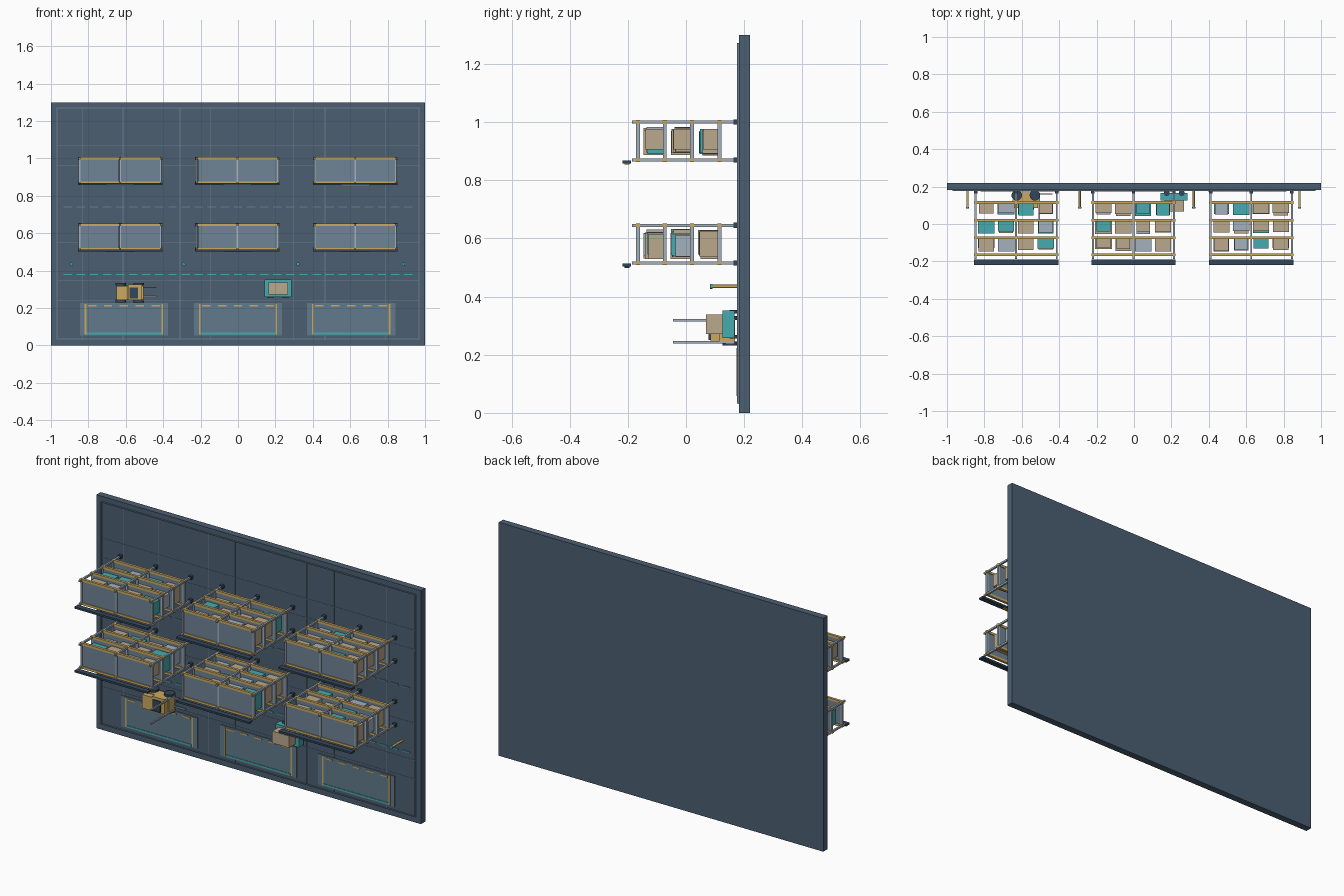
import bpy, bmesh, math, random
from mathutils import Matrix, Vector

random.seed(4)
if "Cube" in bpy.data.objects:
    bpy.data.objects.remove(bpy.data.objects["Cube"])

FLOOR = 0.182  # y of the slab's working face; heights grow toward -y


def material(name, hex_code):
    srgb = [int(hex_code[i:i + 2], 16) / 255 for i in (0, 2, 4)]
    col = [((c + 0.055) / 1.055) ** 2.4 for c in srgb] + [1]
    m = bpy.data.materials.new(name)
    m.use_nodes = True
    m.diffuse_color = col
    m.node_tree.nodes["Principled BSDF"].inputs["Base Color"].default_value = col
    return m


SLATE = material("slate floor", "4b5e71")
LINE = material("joint grey", "6a7f90")
PAD = material("pad blue grey", "627a8c")
DECK = material("deck grey", "6f8595")
STEEL = material("pale steel", "a3b1bd")
AMBER = material("amber", "cbaa62")
TEAL = material("teal", "45acb0")
SAND = material("cardboard", "bba88c")
DARK = material("dark navy", "34465a")


class Part:
    """Gathers boxes and cylinders into one named object of one colour."""

    def __init__(self, name, mat):
        self.name, self.mat, self.bm = name, mat, bmesh.new()

    def box(self, x, y, z, sx, sy, sz):
        m = Matrix.Translation((x, y, z)) @ Matrix.Diagonal((sx, sy, sz, 1))
        bmesh.ops.create_cube(self.bm, size=1, matrix=m)
        return self

    def span(self, x0, x1, y0, y1, z0, z1):
        return self.box((x0 + x1) / 2, (y0 + y1) / 2, (z0 + z1) / 2,
                        x1 - x0, y1 - y0, z1 - z0)

    def rod(self, x, y, z, r, length, axis, sides=16):
        turn = Vector((0, 0, 1)).rotation_difference(Vector(axis)).to_matrix().to_4x4()
        bmesh.ops.create_cone(self.bm, cap_ends=True, segments=sides, radius1=r,
                              radius2=r, depth=length,
                              matrix=Matrix.Translation((x, y, z)) @ turn)
        return self

    def done(self):
        me = bpy.data.meshes.new(self.name)
        self.bm.to_mesh(me)
        self.bm.free()
        me.materials.append(self.mat)
        bpy.context.collection.objects.link(bpy.data.objects.new(self.name, me))


# Floor slab with joints and raised border
Part("floor_slab", SLATE).span(-1, 1, FLOOR, 0.22, 0, 1.3).done()
joints = Part("floor_joints", LINE)
for x in (-0.83, -0.615, -0.31, -0.145, 0.295, 0.465, 0.79):
    joints.box(x, FLOOR, 0.65, 0.003, 0.004, 1.24)
for z in (0.24, 0.345, 0.55, 0.96, 1.067):
    joints.box(0, FLOOR, z, 1.94, 0.004, 0.003)
joints.done()
border = Part("floor_border", LINE)
for s in (-1, 1):
    border.box(s * 0.968, FLOOR - 0.002, 0.652, 0.004, 0.008, 1.236)
    border.box(0, FLOOR - 0.002, 0.652 + s * 0.618, 1.94, 0.008, 0.004)
border.done()

# Dashed aisle guides
for name, mat, z in (("teal_guide", TEAL, 0.38), ("grey_guide", LINE, 0.74)):
    dashes = Part(name, mat)
    for i in range(27):
        dashes.box(-0.91 + i * 0.07, FLOOR - 0.002, z, 0.045, 0.005, 0.006)
    dashes.done()

# Loading pads with painted edges
pads = Part("loading_pads", PAD)
pad_edges = Part("pad_amber_edges", AMBER)
pad_fronts = Part("pad_teal_edges", TEAL)
for x in (-0.61, 0, 0.605):
    pads.box(x, FLOOR - 0.002, 0.14, 0.472, 0.006, 0.172)
    for s in (-1, 1):
        pad_edges.box(x + s * 0.205, FLOOR - 0.005, 0.14, 0.009, 0.006, 0.165)
    for i in range(5):
        pad_edges.box(x - 0.17 + i * 0.085, FLOOR - 0.005, 0.213, 0.045, 0.006, 0.008)
    pad_fronts.box(x, FLOOR - 0.005, 0.064, 0.4, 0.006, 0.009)
for part in (pads, pad_edges, pad_fronts):
    part.done()

# Bollards
posts = Part("bollards", AMBER)
caps = Part("bollard_caps", TEAL)
for x in (-0.89, -0.29, 0.32, 0.885):
    posts.rod(x, 0.135, 0.435, 0.006, 0.094, (0, 1, 0))
    caps.rod(x, 0.087, 0.435, 0.009, 0.008, (0, 1, 0))
posts.done()
caps.done()

# Racks: posts, beams, decks and cargo
LEVELS = (0.115, 0.021, -0.073, -0.165)
CARGO = {"s": SAND, "g": STEEL, "t": TEAL}
UPPER = ("sgts ttsg sgst", "sstt tsss ssgs", "gtss sgss sgts")
LOWER = ("stsg gsst tsgs", "gsts stgs ssgt", "tsgs sstg gsts")


def rack(name, cx, cz, cargo, tag):
    frame = Part(name + "_frame", STEEL)
    feet = Part(name + "_feet", DARK)
    beams = Part(name + "_beams", AMBER)
    decks = Part(name + "_decks", DECK)
    for dx in (-0.217, 0, 0.217):
        for s in (-1, 1):
            frame.span(cx + dx - 0.005, cx + dx + 0.005, -0.186, FLOOR,
                       cz + s * 0.065 - 0.005, cz + s * 0.065 + 0.005)
            feet.box(cx + dx, 0.173, cz + s * 0.065, 0.018, 0.018, 0.018)
        for y in LEVELS:
            frame.box(cx + dx, y, cz, 0.009, 0.013, 0.13)
    for y in LEVELS:
        for s in (-1, 1):
            beams.box(cx, y, cz + s * 0.065, 0.45, 0.014, 0.013)
            decks.box(cx + s * 0.1085, y, cz, 0.207, 0.006, 0.118)
    for part in (frame, feet, beams, decks):
        part.done()
    # Lower edge canopy with a small marker
    Part(name + "_edge_bar", DARK).box(cx, -0.204, cz - 0.072, 0.45, 0.03, 0.01).done()
    Part(name + "_marker", tag).box(cx, -0.203, cz - 0.079, 0.15, 0.018, 0.005).done()
    # Cartons resting on each deck
    goods = {k: Part(name + "_cartons_" + k, m) for k, m in CARGO.items()}
    for y, row in zip(LEVELS, cargo.split()):
        for i, kind in enumerate(row):
            h = random.uniform(0.05, 0.07)
            goods[kind].box(cx - 0.16 + i * 0.106, y - 0.005 - h / 2,
                            cz + random.uniform(-0.008, 0.008),
                            random.uniform(0.07, 0.09), h, random.uniform(0.07, 0.09))
    for part in goods.values():
        part.done()


for i, cx in enumerate((-0.63, -0.003, 0.627)):
    rack("upper_rack_%d" % (i + 1), cx, 0.935, UPPER[i], (TEAL, TEAL, AMBER)[i])
    rack("lower_rack_%d" % (i + 1), cx, 0.58, LOWER[i], DARK)

# Forklift
Part("forklift_body", AMBER).span(-0.645, -0.505, 0.115, 0.168, 0.245, 0.322).span(
    -0.65, -0.59, 0.085, 0.13, 0.242, 0.318).done()
Part("forklift_cab", AMBER).span(-0.588, -0.512, 0.085, 0.12, 0.243, 0.325).done()
Part("forklift_seat", DARK).span(-0.58, -0.535, 0.078, 0.09, 0.25, 0.31).done()
wheels = Part("forklift_wheels", DARK)
for x in (-0.627, -0.53):
    for z in (0.238, 0.327):
        wheels.rod(x, 0.153, z, 0.028, 0.014, (0, 0, 1), 20)
wheels.done()
mast = Part("forklift_mast", STEEL)
for z in (0.243, 0.319):
    mast.span(-0.51, -0.502, -0.045, 0.165, z - 0.004, z + 0.004)
mast.done()
forks = Part("forklift_forks", STEEL)
for z in (0.262, 0.31):
    forks.span(-0.505, -0.435, 0.158, 0.164, z - 0.004, z + 0.004)
forks.done()

# Transport cart with a carton
Part("cart_body", TEAL).span(0.143, 0.287, 0.125, 0.166, 0.258, 0.352).done()
Part("cart_carton", SAND).span(0.163, 0.266, 0.068, 0.125, 0.272, 0.338).done()
cart_wheels = Part("cart_wheels", DARK)
for x in (0.175, 0.255):
    for z in (0.262, 0.348):
        cart_wheels.rod(x, 0.165, z, 0.016, 0.012, (0, 0, 1))
cart_wheels.done()
